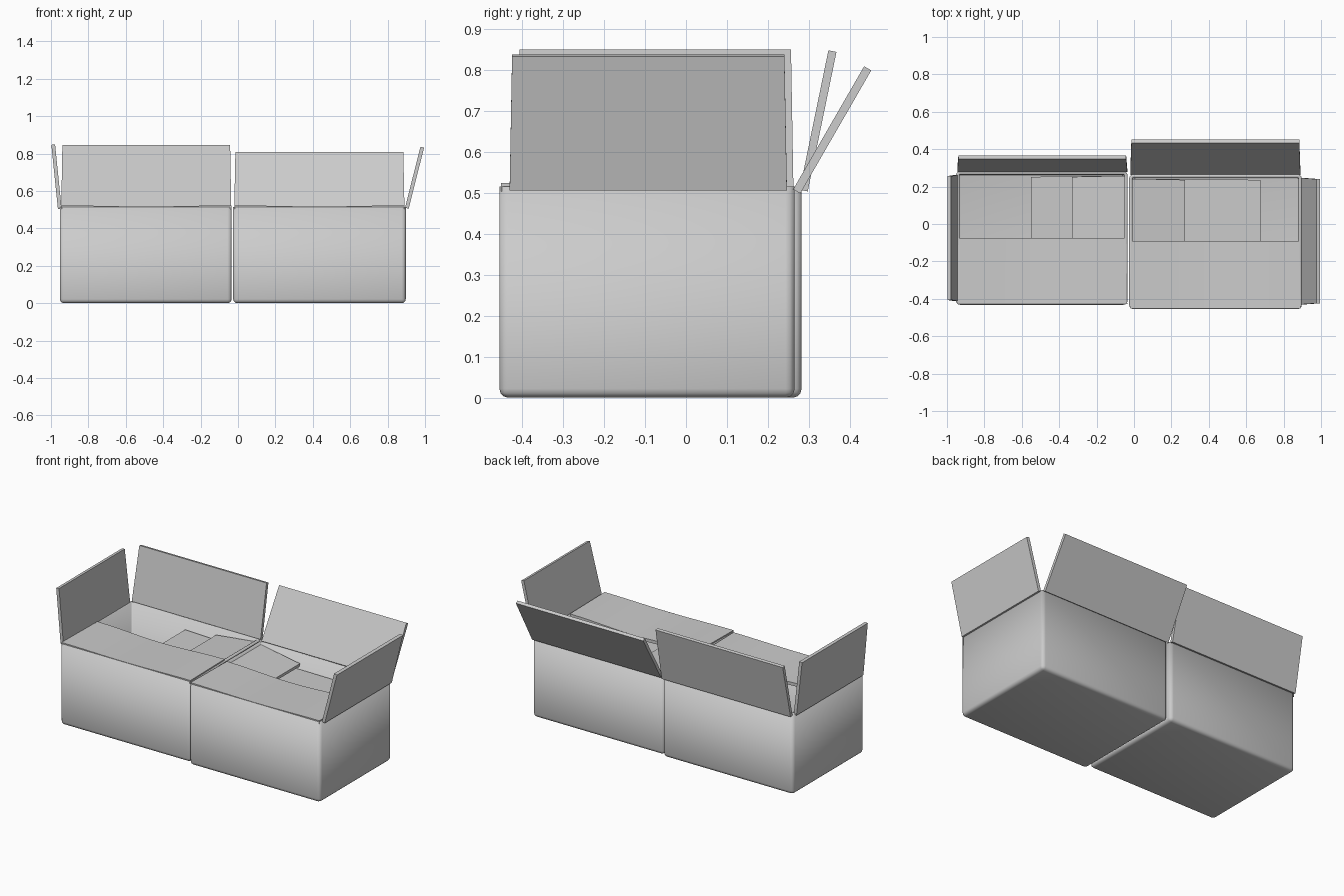
import bpy, bmesh, math
from mathutils import Vector

if "Cube" in bpy.data.objects:
    bpy.data.objects.remove(bpy.data.objects["Cube"])

card = bpy.data.materials.new("grey card")
card.diffuse_color = (0.6, 0.6, 0.6, 1)
card.use_nodes = True
card.node_tree.nodes["Principled BSDF"].inputs["Base Color"].default_value = card.diffuse_color


def finish(name, bm):
    """Turn a bmesh into a smooth shaded object with sharp edges kept."""
    bmesh.ops.recalc_face_normals(bm, faces=bm.faces)
    mesh = bpy.data.meshes.new(name)
    bm.to_mesh(mesh)
    bm.free()
    mesh.materials.append(card)
    ob = bpy.data.objects.new(name, mesh)
    bpy.context.collection.objects.link(ob)
    bpy.ops.object.select_all(action='DESELECT')
    ob.select_set(True)
    bpy.context.view_layer.objects.active = ob
    bpy.ops.object.shade_smooth_by_angle(angle=math.radians(40))
    return ob


def box_body(name, x0, x1, y0, y1, z0=0.0, z1=0.515):
    """Open topped carton with rounded edges and thin walls."""
    bm = bmesh.new()
    bmesh.ops.create_cube(bm, size=1)
    for v in bm.verts:
        v.co = Vector((x1 if v.co.x > 0 else x0,
                       y1 if v.co.y > 0 else y0,
                       z1 if v.co.z > 0 else z0))
    top = [f for f in bm.faces if f.calc_center_median().z > z1 - 0.01]
    bmesh.ops.delete(bm, geom=top, context='FACES_ONLY')
    edges = [e for e in bm.edges if len(e.link_faces) == 2]
    bmesh.ops.bevel(bm, geom=edges, offset=0.022, segments=3, profile=0.5,
                    affect='EDGES')
    bmesh.ops.recalc_face_normals(bm, faces=bm.faces)
    # an open shell must point outward for the wall to grow inward
    low = min(bm.faces, key=lambda f: f.calc_center_median().z)
    flip = low.normal.z > 0
    ob = finish(name, bm)
    if flip:
        ob.data.flip_normals()
    wall = ob.modifiers.new("wall", 'SOLIDIFY')
    wall.thickness = 0.018
    wall.offset = -1


def flap(name, axis, hinge, tip, s0, s1, thick=0.02, sag=0.0, taper=0.006):
    """Panel spanning s0..s1 on an axis, from hinge to tip across it."""
    h, t = Vector(hinge), Vector(tip)
    d = (t - h).normalized()
    n = Vector((-d.y, d.x)) * thick / 2
    bm = bmesh.new()
    rings = []
    steps = 12 if sag else 1
    for i in range(steps + 1):
        f = i / steps
        ring = []
        for p, inset in ((h + n, 0), (t + n, taper), (t - n, taper), (h - n, 0)):
            s = s0 + inset + (s1 - s0 - 2 * inset) * f
            z = p.y - sag * math.sin(math.pi * f) ** 2 * (1 if inset else 0.4)
            co = (s, p.x, z) if axis == 'x' else (p.x, s, z)
            ring.append(bm.verts.new(co))
        rings.append(ring)
    for a, b in zip(rings, rings[1:]):
        for k in range(4):
            bm.faces.new((a[k], a[(k + 1) % 4], b[(k + 1) % 4], b[k]))
    bm.faces.new(rings[0])
    bm.faces.new(rings[-1])
    finish(name, bm)


# two cartons standing side by side
box_body("left_box", -0.952, -0.034, -0.432, 0.282)
box_body("right_box", -0.026, 0.897, -0.455, 0.265)

# raised back flaps
flap("left_back_flap", 'x', (0.287, 0.505), (0.357, 0.845), -0.945, -0.036)
flap("right_back_flap", 'x', (0.27, 0.503), (0.443, 0.803), -0.02, 0.89)

# raised outer end flaps
flap("left_end_flap", 'y', (-0.953, 0.505), (-0.988, 0.848), -0.412, 0.262)
flap("right_end_flap", 'y', (0.903, 0.508), (0.985, 0.834), -0.43, 0.246)

# front flaps folded flat over the opening
flap("left_front_flap", 'x', (-0.428, 0.513), (-0.075, 0.513), -0.945, -0.036,
     sag=0.015)
flap("right_front_flap", 'x', (-0.451, 0.513), (-0.092, 0.513), -0.02, 0.89,
     sag=0.015)

# inner end flaps folded down into the cartons
flap("left_inner_flap", 'y', (-0.045, 0.495), (-0.33, 0.465), -0.405, 0.258)
flap("right_inner_flap", 'y', (-0.015, 0.495), (0.27, 0.45), -0.43, 0.242)

# loose panels lying below the inner flaps
flap("left_inside_panel", 'y', (-0.06, 0.42), (-0.55, 0.44), -0.405, 0.258)
flap("right_inside_panel", 'y', (0.0, 0.41), (0.675, 0.41), -0.43, 0.242)
